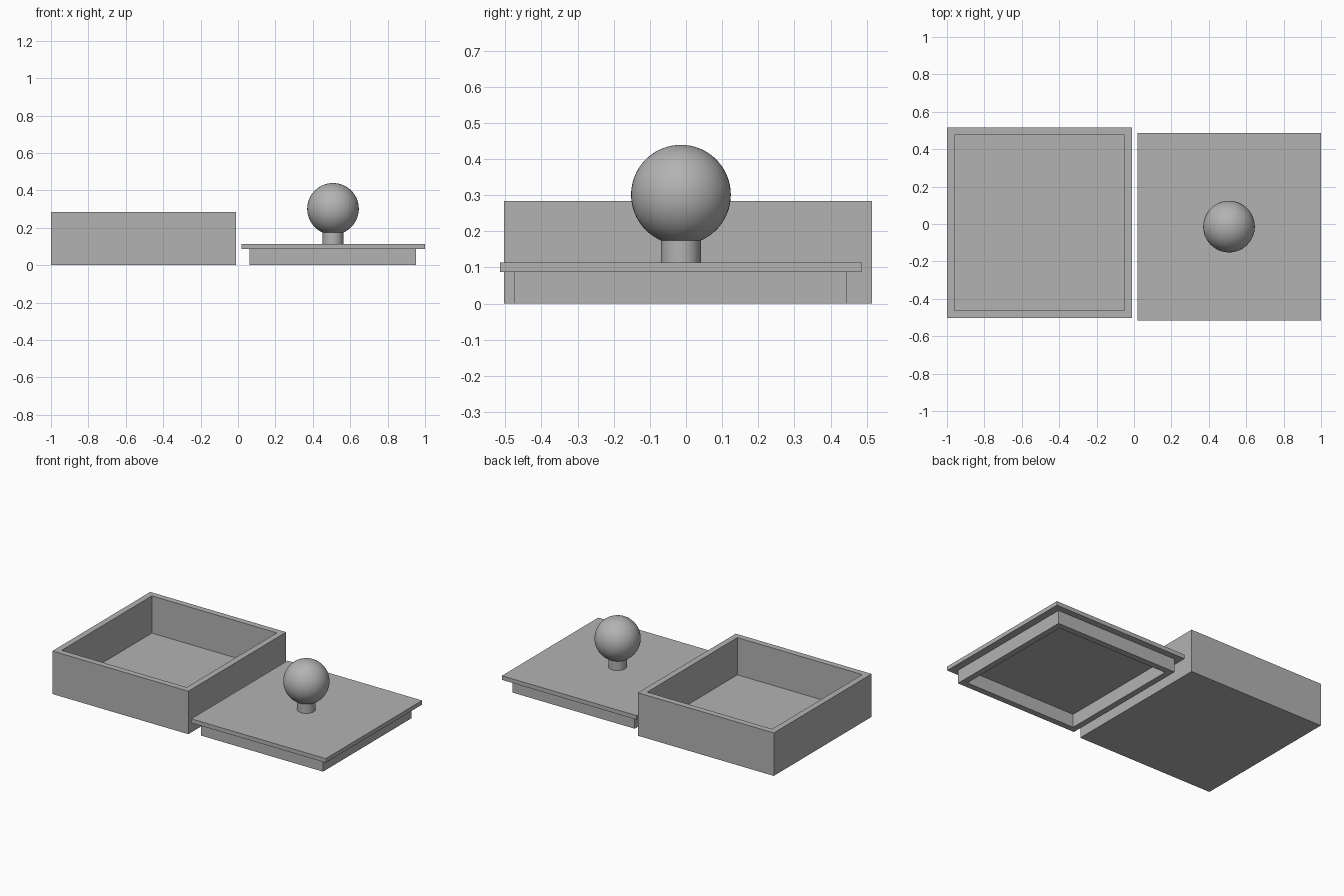
import bpy
import bmesh
from math import radians
from mathutils import Matrix, Vector

if "Cube" in bpy.data.objects:
    bpy.data.objects.remove(bpy.data.objects["Cube"], do_unlink=True)

grey = bpy.data.materials.new("plain grey")
grey.use_nodes = True
grey.diffuse_color = (0.45, 0.45, 0.45, 1)
grey.node_tree.nodes["Principled BSDF"].inputs["Base Color"].default_value = (0.45, 0.45, 0.45, 1)


def add_block(bm, low, high):
    """Add an axis-aligned block and return its faces."""
    low, high = Vector(low), Vector(high)
    size = Matrix.Diagonal((*(high - low), 1))
    made = bmesh.ops.create_cube(bm, size=1, matrix=Matrix.Translation((low + high) / 2) @ size)
    return list({f for v in made["verts"] for f in v.link_faces})


def hollow(bm, faces, side, wall, depth):
    """Inset the top (side=1) or bottom (side=-1) face and sink it."""
    face = next(f for f in faces if f.normal.z * side > 0.9)
    bmesh.ops.inset_region(bm, faces=[face], thickness=wall, use_even_offset=True)
    inner = bmesh.ops.extrude_discrete_faces(bm, faces=[face])["faces"][0]
    bmesh.ops.translate(bm, verts=inner.verts, vec=(0, 0, -side * depth))


def finish(name, bm, smooth=False):
    mesh = bpy.data.meshes.new(name)
    bm.to_mesh(mesh)
    bm.free()
    obj = bpy.data.objects.new(name, mesh)
    bpy.context.collection.objects.link(obj)
    mesh.materials.append(grey)
    if smooth:
        bpy.ops.object.select_all(action="DESELECT")
        obj.select_set(True)
        bpy.context.view_layer.objects.active = obj
        bpy.ops.object.shade_smooth_by_angle(angle=radians(35))
    return obj


# Open box with a sunken floor
bm = bmesh.new()
box = add_block(bm, (-1, -0.503, 0), (-0.01, 0.515, 0.283))
bm.normal_update()
hollow(bm, box, 1, 0.04, 0.245)
finish("open_box", bm)

# Flat lid plate
bm = bmesh.new()
add_block(bm, (0.02, -0.515, 0.087), (1, 0.487, 0.114))
finish("lid_plate", bm)

# Locating rim under the lid, open at the bottom
bm = bmesh.new()
rim = add_block(bm, (0.062, -0.475, 0), (0.952, 0.445, 0.0875))
bm.normal_update()
hollow(bm, rim, -1, 0.04, 0.087)
finish("lid_rim", bm)

# Round handle: short neck and ball
knob_x, knob_y = 0.508, -0.014
bm = bmesh.new()
bmesh.ops.create_cone(bm, cap_ends=True, segments=48, radius1=0.055, radius2=0.055,
                      depth=0.09, matrix=Matrix.Translation((knob_x, knob_y, 0.15)))
finish("knob_neck", bm, True)

bm = bmesh.new()
bmesh.ops.create_uvsphere(bm, u_segments=48, v_segments=32, radius=0.138,
                          matrix=Matrix.Translation((knob_x, knob_y, 0.301)))
finish("knob_ball", bm, True)
